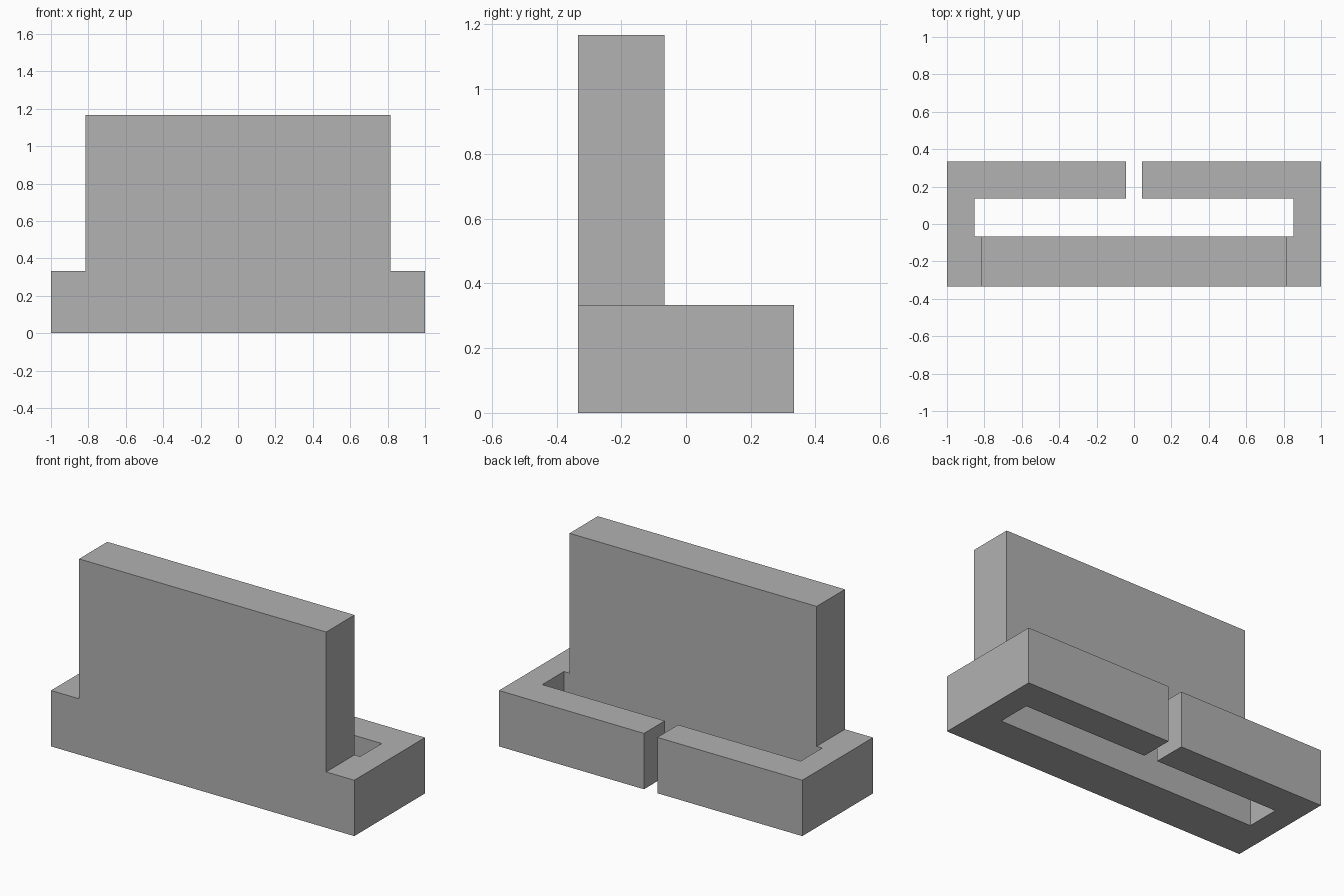
import bpy, bmesh, math

if "Cube" in bpy.data.objects:
    bpy.data.objects.remove(bpy.data.objects["Cube"], do_unlink=True)

BASE_H, PANEL_H = 0.333, 1.167
X_HALF = [0.044, 0.815, 0.852, 1.0]          # gap, panel, slot, outer edge
XS = [-x for x in reversed(X_HALF)] + X_HALF
YS = [-0.333, -0.067, 0.137, 0.333]          # front, panel back, slot back, rear
SLOT_X, PANEL_X, GAP_X = X_HALF[2], X_HALF[1], X_HALF[0]

grey = bpy.data.materials.new("plain_grey")
grey.use_nodes = True
colour = (0.445, 0.445, 0.445, 1.0)
grey.diffuse_color = colour
grey.node_tree.nodes["Principled BSDF"].inputs["Base Color"].default_value = colour


def is_filled(x, row):
    """Footprint: solid front, open slot in the middle, split rear rail."""
    return (row == 0 or (row == 1 and abs(x) > SLOT_X)
            or (row == 2 and abs(x) > GAP_X))


def raise_faces(bm, faces, height):
    new = bmesh.ops.extrude_face_region(bm, geom=faces, use_keep_orig=False)["geom"]
    verts = [v for v in new if isinstance(v, bmesh.types.BMVert)]
    bmesh.ops.translate(bm, verts=verts, vec=(0, 0, height))
    return [f for f in new if isinstance(f, bmesh.types.BMFace)]


# Base footprint
bm = bmesh.new()
for row, (y0, y1) in enumerate(zip(YS, YS[1:])):
    for x0, x1 in zip(XS, XS[1:]):
        if is_filled((x0 + x1) / 2, row):
            corners = ((x0, y0), (x1, y0), (x1, y1), (x0, y1))
            bm.faces.new([bm.verts.new((x, y, 0)) for x, y in corners])
bmesh.ops.remove_doubles(bm, verts=bm.verts[:], dist=0.0001)

# Base body, keeping a copy of the footprint as its underside
under = bmesh.ops.duplicate(bm, geom=bm.faces[:])["geom"]
under = [f for f in under if isinstance(f, bmesh.types.BMFace)]
footprint = [f for f in bm.faces if f not in under]
top = raise_faces(bm, footprint, BASE_H)
bmesh.ops.delete(bm, geom=[f for f in footprint if f.is_valid and f not in top],
                 context='FACES')

# Upright panel
panel = [f for f in top if abs(f.calc_center_median().x) < PANEL_X
         and f.calc_center_median().y < YS[1]]
raised = raise_faces(bm, panel, PANEL_H - BASE_H)
bmesh.ops.delete(bm, geom=[f for f in panel if f.is_valid and f not in raised],
                 context='FACES')

# Weld and merge flat regions
bmesh.ops.remove_doubles(bm, verts=bm.verts[:], dist=0.0001)
bmesh.ops.recalc_face_normals(bm, faces=bm.faces[:])
bmesh.ops.dissolve_limit(bm, angle_limit=math.radians(1),
                         verts=bm.verts[:], edges=bm.edges[:])
mesh = bpy.data.meshes.new("slotted_base_with_panel")
bm.to_mesh(mesh)
bm.free()
mesh.materials.append(grey)
stand = bpy.data.objects.new("slotted_base_with_panel", mesh)
bpy.context.collection.objects.link(stand)
